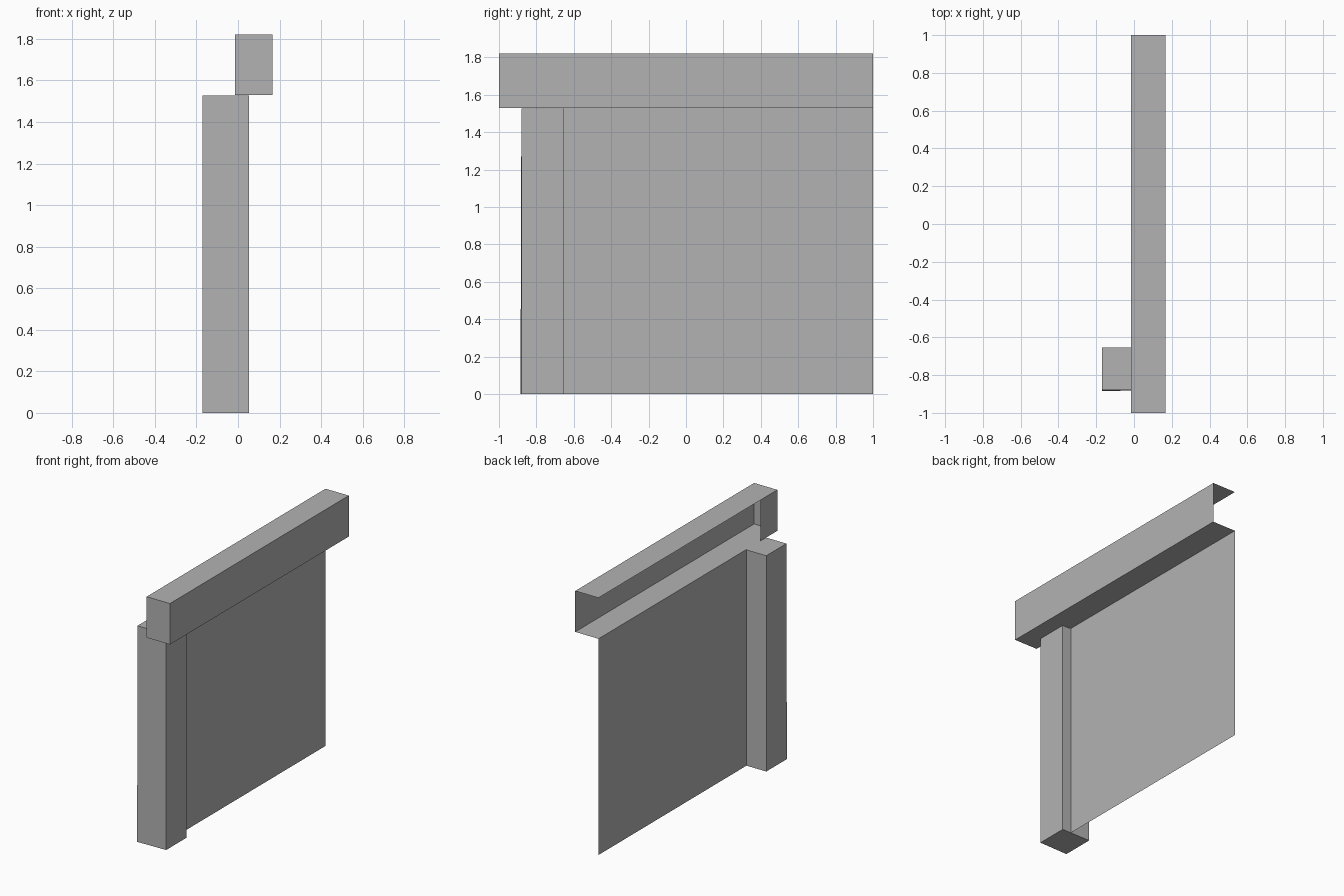
import bpy
import bmesh
from mathutils import Vector

cube = bpy.data.objects.get("Cube")
if cube:
    bpy.data.objects.remove(cube, do_unlink=True)

grey = bpy.data.materials.new("plain_grey")
grey.use_nodes = True
grey.diffuse_color = (0.45, 0.45, 0.45, 1)
grey.node_tree.nodes["Principled BSDF"].inputs["Base Color"].default_value = grey.diffuse_color


def box(low, high, open_sides=()):
    """Box between two corners, leaving out the faces that point along open_sides."""
    bm = bmesh.new()
    bmesh.ops.create_cube(bm, size=1)
    bm.normal_update()
    unwanted = [f for f in bm.faces
                if any(f.normal.dot(Vector(s)) > 0.9 for s in open_sides)]
    bmesh.ops.delete(bm, geom=unwanted, context="FACES")
    low, high = Vector(low), Vector(high)
    for v in bm.verts:
        v.co = Vector([a + (c + 0.5) * (b - a) for a, b, c in zip(low, high, v.co)])
    return bm


def panel(bm, x, y0, y1, z0, z1):
    """Single sheet facing -x."""
    corners = [(x, y0, z0), (x, y0, z1), (x, y1, z1), (x, y1, z0)]
    bm.faces.new([bm.verts.new(c) for c in corners])


def finish(bm, name):
    mesh = bpy.data.meshes.new(name)
    bmesh.ops.remove_doubles(bm, verts=bm.verts, dist=0.0001)
    bm.to_mesh(mesh)
    bm.free()
    mesh.materials.append(grey)
    obj = bpy.data.objects.new(name, mesh)
    bpy.context.collection.objects.link(obj)


inner_x = -0.015
beam_base, beam_top = 1.53, 1.82

# Hollow beam, open at the back end and along most of one side
beam = box((inner_x, -1, beam_base), (0.167, 1, beam_top), [(-1, 0, 0), (0, 1, 0)])
panel(beam, inner_x, -1, -0.81, beam_base, beam_top)
finish(beam, "top_beam")

# Post, with one bottom front corner pulled slightly forward
post = box((-0.17, -0.88, 0), (0.054, -0.655, 1.527))
for v in post.verts:
    if v.co.x < 0 and v.co.y < -0.8 and v.co.z < 0.1:
        v.co.y -= 0.005
finish(post, "corner_post")

# Thin wall under the beam
wall = bmesh.new()
panel(wall, inner_x, -0.655, 1, 0, beam_base)
finish(wall, "wall_panel")
